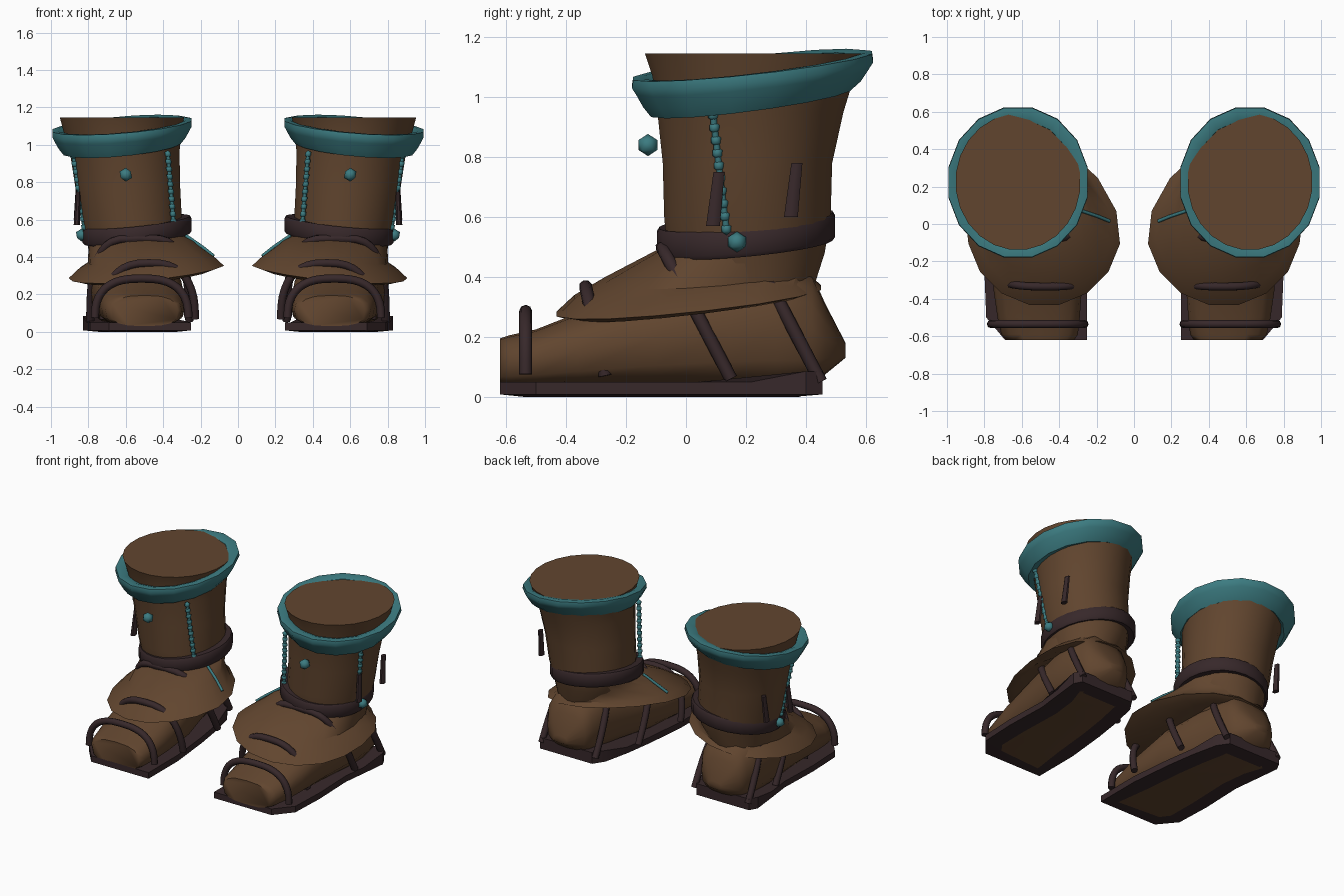
import bpy, bmesh, math
from mathutils import Vector

if "Cube" in bpy.data.objects:
    bpy.data.objects.remove(bpy.data.objects["Cube"])


def material(name, rgb):
    m = bpy.data.materials.new(name)
    m.diffuse_color = (*rgb, 1)
    m.use_nodes = True
    m.node_tree.nodes["Principled BSDF"].inputs["Base Color"].default_value = m.diffuse_color
    return m


BROWN = material("brown leather", (0.120, 0.060, 0.028))
DARK = material("dark strap", (0.038, 0.021, 0.023))
TEAL = material("teal trim", (0.045, 0.20, 0.22))


def finish(obj, mats, angle=45):
    """Add materials, smooth shading and the mirrored second boot."""
    for m in mats:
        obj.data.materials.append(m)
    bpy.context.view_layer.objects.active = obj
    for o in bpy.context.selected_objects:
        o.select_set(False)
    obj.select_set(True)
    if obj.type == 'MESH':
        bpy.ops.object.shade_smooth_by_angle(angle=math.radians(angle))
    obj.modifiers.new("second_boot", 'MIRROR').use_clip = False
    return obj


def from_bmesh(name, bm, mats, angle=45):
    bmesh.ops.recalc_face_normals(bm, faces=bm.faces)
    me = bpy.data.meshes.new(name)
    bm.to_mesh(me)
    bm.free()
    obj = bpy.data.objects.new(name, me)
    bpy.context.collection.objects.link(obj)
    return finish(obj, mats, angle)


def loft(name, rings, mat, closed=False, angle=45):
    """Skin a list of point rings; cap the ends or join last to first."""
    bm = bmesh.new()
    vs = [[bm.verts.new(p) for p in r] for r in rings]
    n = len(vs[0])
    pairs = list(zip(vs, vs[1:])) + ([(vs[-1], vs[0])] if closed else [])
    for a, b in pairs:
        for i in range(n):
            j = (i + 1) % n
            bm.faces.new((a[i], a[j], b[j], b[i]))
    if not closed:
        bm.faces.new(vs[0])
        bm.faces.new(vs[-1])
    return from_bmesh(name, bm, [mat], angle)


def oval(cx, cy, rx, ry, z, tx=0, ty=0, n=16, skew=0, back=0):
    """Tilted oval ring; skew shifts and back lengthens its rear half."""
    pts = []
    for i in range(n):
        a = 2 * math.pi * (i + 0.5) / n
        c, s = math.cos(a), math.sin(a)
        rear = max(0, s)
        pts.append((cx + rx * c + skew * rear, cy + ry * s + back * rear,
                    z + tx * c + ty * s))
    return pts


def tube(name, points, radius, mat):
    cu = bpy.data.curves.new(name, 'CURVE')
    cu.dimensions = '3D'
    cu.bevel_depth = radius
    cu.bevel_resolution = 2
    cu.use_fill_caps = True
    sp = cu.splines.new('POLY')
    sp.points.add(len(points) - 1)
    for p, co in zip(sp.points, points):
        p.co = (*co, 1)
    sp.use_smooth = True
    obj = bpy.data.objects.new(name, cu)
    bpy.context.collection.objects.link(obj)
    return finish(obj, [mat])


def beads(name, places, radius, mat, stretch=1):
    bm = bmesh.new()
    for p in places:
        r = bmesh.ops.create_icosphere(bm, subdivisions=1, radius=radius)
        for v in r['verts']:
            v.co.z *= stretch
            v.co += Vector(p)
    return from_bmesh(name, bm, [mat])


# Leg shaft with flat closed top
loft("shaft", [oval(*r, n=24) for r in (
    (0.59, 0.20, 0.19, 0.22, 0.34), (0.56, 0.20, 0.25, 0.265, 0.48),
    (0.57, 0.205, 0.272, 0.28, 0.60), (0.59, 0.205, 0.283, 0.285, 0.78),
    (0.605, 0.215, 0.295, 0.313, 0.95), (0.62, 0.225, 0.315, 0.34, 1.07),
    (0.62, 0.225, 0.335, 0.365, 1.145))], BROWN)

# Tilted cuff around the top, its upper lip closing against the shaft
loft("cuff", [oval(0.62, cy, rx, ry, z, -0.03, 0.044) for cy, rx, ry, z in (
    (0.215, 0.28, 0.30, 0.99), (0.215, 0.318, 0.338, 0.982),
    (0.22, 0.345, 0.37, 1.015), (0.222, 0.368, 0.395, 1.055),
    (0.222, 0.38, 0.41, 1.078), (0.222, 0.378, 0.406, 1.105),
    (0.225, 0.345, 0.372, 1.108), (0.225, 0.31, 0.335, 1.095))],
    TEAL, closed=True)

# Ankle band
loft("ankle_band", [oval(0.54, 0.20, rx, ry, z, -0.03, 0.027, 24)
                    for rx, ry, z in (
    (0.24, 0.25, 0.50), (0.282, 0.29, 0.497), (0.293, 0.30, 0.51),
    (0.293, 0.30, 0.575), (0.284, 0.291, 0.59), (0.24, 0.25, 0.587))],
    DARK, closed=True)

# Flared brim over the instep, with a bevelled rim
loft("brim", [oval(*r) for r in (
    (0.545, 0.19, 0.26, 0.265, 0.51, -0.02, 0.01),
    (0.50, 0.05, 0.295, 0.325, 0.415, -0.05, 0.025, 16, 0.06, 0.06),
    (0.475, -0.01, 0.368, 0.37, 0.362, -0.035, 0.03, 16, 0.10, 0.07),
    (0.48, -0.025, 0.413, 0.415, 0.32, -0.042, 0.045, 16, 0.10, 0.07),
    (0.49, -0.01, 0.36, 0.37, 0.305, -0.035, 0.045, 16, 0.09, 0.06),
    (0.55, 0.10, 0.2, 0.2, 0.34, 0, 0.03))], BROWN, angle=35)


# Foot, lofted from toe to heel with flat-bottomed sections
def section(y, cx, hw, z0, z1, n=16):
    pts = []
    for i in range(n):
        a = 2 * math.pi * i / n
        c, s = math.cos(a), math.sin(a)
        power = 0.6 if s < 0 else 0.85
        x = cx + hw * math.copysign(abs(c) ** 0.75, c)
        h = math.copysign(abs(s) ** power, s)
        pts.append((x, y, z0 + (z1 - z0) * (0.5 + 0.5 * h)))
    return pts


loft("foot", [section(*s) for s in (
    (-0.62, 0.50, 0.18, 0.03, 0.195), (-0.59, 0.505, 0.205, 0.03, 0.205),
    (-0.50, 0.51, 0.22, 0.03, 0.225),
    (-0.36, 0.515, 0.235, 0.03, 0.28), (-0.10, 0.53, 0.24, 0.03, 0.37),
    (0.15, 0.575, 0.22, 0.03, 0.43), (0.30, 0.59, 0.20, 0.03, 0.45),
    (0.42, 0.59, 0.175, 0.04, 0.41), (0.465, 0.59, 0.145, 0.075, 0.31),
    (0.532, 0.59, 0.05, 0.13, 0.18))], BROWN, angle=60)

# Sole slab, raised at the heel, with a brown inset patch underneath
outline = [(0.25, -0.62), (0.69, -0.62), (0.79, -0.50), (0.80, -0.25),
           (0.79, 0.05), (0.81, 0.22), (0.83, 0.40), (0.80, 0.455),
           (0.40, 0.455), (0.35, 0.38), (0.31, 0.20), (0.28, 0.0),
           (0.25, -0.3)]
bm = bmesh.new()
low = [bm.verts.new((x, y, 0.008)) for x, y in outline]
top = [bm.verts.new((x, y, 0.085 if y > 0.35 else 0.05)) for x, y in outline]
for i in range(len(outline)):
    j = (i + 1) % len(outline)
    bm.faces.new((low[i], low[j], top[j], top[i]))
bm.faces.new(top)
bottom = bm.faces.new(low[::-1])
bm.normal_update()
bmesh.ops.inset_individual(bm, faces=[bottom], thickness=0.11, depth=0.008)
bottom.material_index = 1
from_bmesh("sole", bm, [DARK, BROWN], 30)

# Straps arching over the foot:
# centre x, half width, foot (y, z), crown (y, z), squareness
for k, (cx, w, y0, z0, y1, z1, sq) in enumerate((
        (0.515, 0.25, -0.535, 0.075, -0.535, 0.285, 0.75),
        (0.475, 0.245, -0.27, 0.07, -0.335, 0.368, 0.75),
        (0.525, 0.265, 0.15, 0.06, -0.08, 0.50, 0.5),
        (0.585, 0.205, 0.45, 0.05, 0.23, 0.47, 0.45))):
    pts = []
    for i in range(21):
        t = math.pi * i / 20
        c, s = math.cos(t), max(0, math.sin(t)) ** 0.8
        pts.append((cx - w * math.copysign(abs(c) ** sq, c),
                    y0 + (y1 - y0) * s, z0 + (z1 - z0) * s))
    tube(f"foot_strap_{k + 1}", pts, 0.022, DARK)

# Hanging tabs on the outer side
for k, (y, z) in enumerate(((0.10, 0.57), (0.36, 0.60))):
    loft(f"side_tab_{k + 1}", [oval(0.862 - 0.008 * i, y - 0.01 + 0.02 * i,
                                    0.018 - 0.004 * i, 0.025 - 0.005 * i,
                                    z + 0.18 * i, n=8) for i in (0, 1)], DARK)

# Front stud and side bead
beads("front_stud", [(0.60, -0.127, 0.84)], 0.037, TEAL)
beads("side_bead", [(0.835, 0.17, 0.517)], 0.035, TEAL)

# Beaded lacing down both sides of the shaft
for name, a, b in (("inner_lacing", (0.375, -0.02, 0.95), (0.345, 0.01, 0.59)),
                   ("outer_lacing", (0.88, 0.09, 0.94), (0.822, 0.135, 0.56))):
    a, b = Vector(a), Vector(b)
    beads(name + "_beads", [a.lerp(b, i / 9) for i in range(10)], 0.019, TEAL, 1.1)
    tube(name + "_cord", [a, b], 0.011, TEAL)

# Loose cord end lying over the brim
tube("cord_end", [(0.28, 0.07, 0.515), (0.19, 0.04, 0.453), (0.13, 0.015, 0.405)],
     0.009, TEAL)
